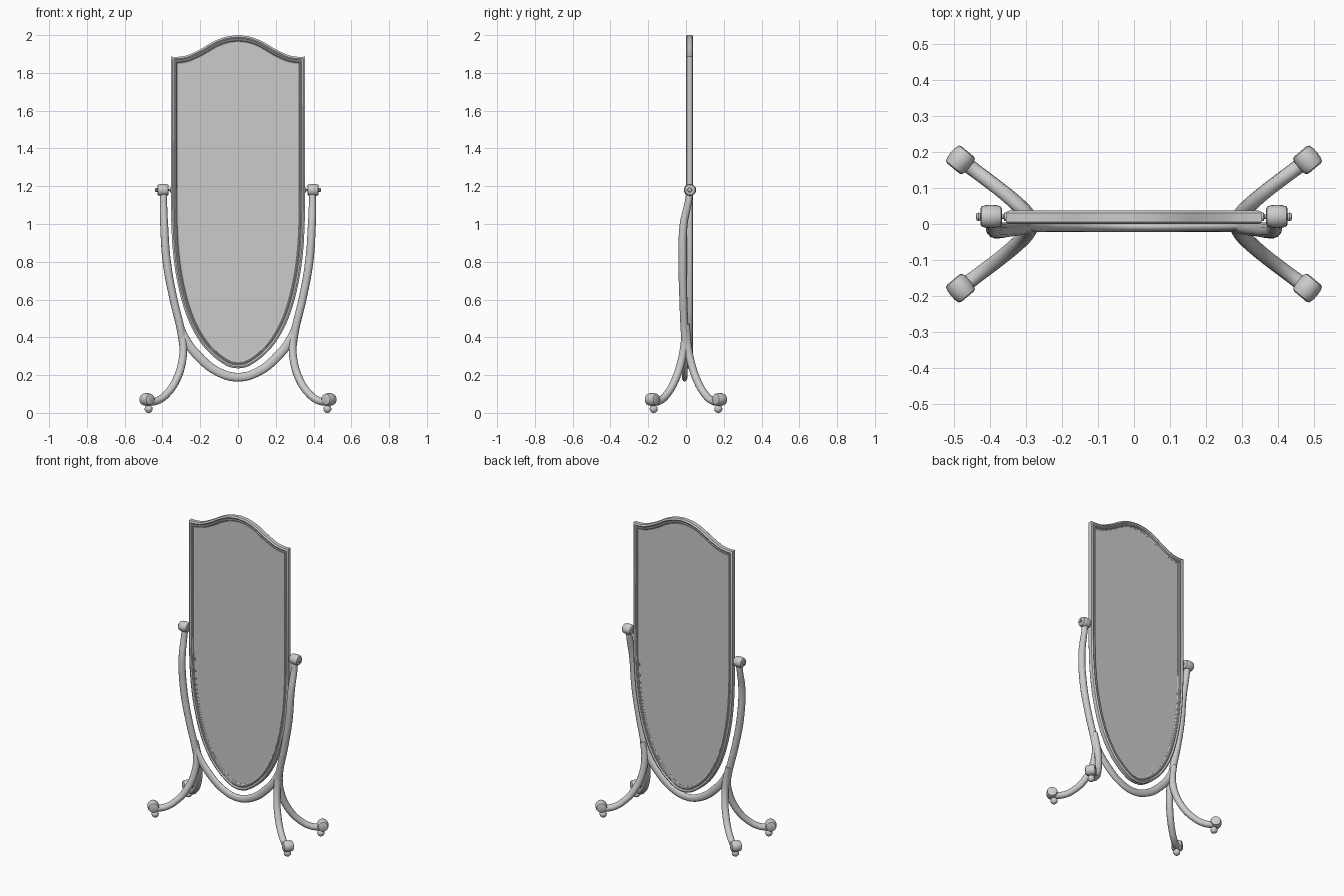
import bpy, bmesh, math
from mathutils import Vector

if "Cube" in bpy.data.objects:
    bpy.data.objects.remove(bpy.data.objects["Cube"])


def finish(ob, angle=40):
    bpy.ops.object.select_all(action='DESELECT')
    ob.select_set(True)
    bpy.context.view_layer.objects.active = ob
    if ob.type == 'CURVE':
        bpy.ops.object.convert(target='MESH')
    bpy.ops.object.shade_smooth_by_angle(angle=math.radians(angle))


def mesh_object(name, bm, angle=40):
    bmesh.ops.recalc_face_normals(bm, faces=bm.faces[:])
    me = bpy.data.meshes.new(name)
    bm.to_mesh(me)
    bm.free()
    ob = bpy.data.objects.new(name, me)
    bpy.context.collection.objects.link(ob)
    finish(ob, angle)
    return ob


def tube(name, pts, loc=(0, 0, 0), scale=(1, 1, 1)):
    """Round bar through points (x, y, z, radius)."""
    cu = bpy.data.curves.new(name, 'CURVE')
    cu.dimensions = '3D'
    cu.bevel_depth = 1.0
    cu.bevel_resolution = 4
    cu.use_fill_caps = True
    sp = cu.splines.new('BEZIER')
    sp.resolution_u = 8
    sp.bezier_points.add(len(pts) - 1)
    for bp, (x, y, z, r) in zip(sp.bezier_points, pts):
        bp.co, bp.radius = (x, y, z), r
        bp.handle_left_type = bp.handle_right_type = 'AUTO'
    ob = bpy.data.objects.new(name, cu)
    ob.location, ob.scale = loc, scale
    bpy.context.collection.objects.link(ob)
    finish(ob)


def lathe(name, profile, loc, axis, n=20):
    """Turned part: profile of (radius, height) about an axis."""
    bm = bmesh.new()
    rings = [[bm.verts.new((r * math.cos(2 * math.pi * i / n),
                            r * math.sin(2 * math.pi * i / n), h))
              for i in range(n)] for r, h in profile]
    for a, b in zip(rings, rings[1:]):
        for i in range(n):
            bm.faces.new((a[i], a[(i + 1) % n], b[(i + 1) % n], b[i]))
    bm.faces.new(rings[0])
    bm.faces.new(rings[-1])
    ob = mesh_object(name, bm)
    ob.location = loc
    ob.rotation_mode = 'QUATERNION'
    ob.rotation_quaternion = Vector(axis).to_track_quat('Z', 'Y')


def smooth(pts, steps=5):
    """Catmull-Rom curve through 2D points."""
    p = [Vector(q) for q in pts]
    p = [2 * p[0] - p[1]] + p + [2 * p[-1] - p[-2]]
    out = []
    for a, b, c, d in zip(p, p[1:], p[2:], p[3:]):
        for k in range(steps):
            t = k / steps
            out.append(0.5 * (2 * b + (c - a) * t + (2 * a - 5 * b + 4 * c - d) * t * t
                              + (3 * b - a - 3 * c + d) * t ** 3))
    return out + [p[-2]]


# Mirror outline, counter-clockwise: right side from bottom, then crest, then left
side = smooth([(0, .235), (.055, .247), (.13, .298), (.2, .375), (.265, .495), (.312, .65),
               (.341, .82), (.353, 1.0), (.355, 1.2)])
crest = smooth([(.325, 1.884), (.27, 1.893), (.2, 1.925), (.13, 1.966), (.065, 1.991), (0, 2.0)])
half = side + [Vector((.355, 1.886))] + crest
outline = half + [Vector((-v.x, v.y)) for v in half[-2:0:-1]]


def inset(d):
    res, n = [], len(outline)
    for i, p in enumerate(outline):
        e1 = (p - outline[i - 1]).normalized()
        e2 = (outline[(i + 1) % n] - p).normalized()
        n1, n2 = Vector((-e1.y, e1.x)), Vector((-e2.y, e2.x))
        res.append(p + (n1 + n2) * d / (1 + n1.dot(n2)))
    return res


# Moulded frame, same moulding front and back
front = [(0, .006), (.003, .002), (.009, 0), (.014, .002), (.017, .006), (.020, .006),
         (.024, .003), (.028, .004), (.031, .009), (.038, .012)]
MID = .0185
section = front + [(d, 2 * MID - y) for d, y in reversed(front)]
bm = bmesh.new()
loops = [[bm.verts.new((v.x, y, v.y)) for v in inset(d)] for d, y in section]
for k, a in enumerate(loops):
    b = loops[(k + 1) % len(loops)]
    for i in range(len(a)):
        j = (i + 1) % len(a)
        bm.faces.new((a[i], a[j], b[j], b[i]))
mesh_object("mirror_frame", bm, 35)

# Mirror glass slab
bm = bmesh.new()
fa = bm.faces.new([bm.verts.new((v.x, .013, v.y)) for v in inset(.035)])
ext = bmesh.ops.extrude_face_region(bm, geom=[fa], use_keep_orig=True)
bmesh.ops.translate(bm, vec=(0, .011, 0),
                    verts=[g for g in ext['geom'] if isinstance(g, bmesh.types.BMVert)])
mesh_object("mirror_glass", bm)

# Curved lower rail between the two sides
r = [(.318, 0, .5, .016), (.275, 0, .385, .023), (.205, 0, .295, .024),
     (.105, 0, .217, .023), (0, 0, .189, .023)]
tube("lower_rail", r + [(-x, y, z, w) for x, y, z, w in r[-2::-1]],
     loc=(0, -.007, 0), scale=(1, .65, 1))

barrel = [(.022, -1), (.029, -.9), (.033, -.5), (.034, 0), (.033, .5), (.029, .9), (.022, 1)]
ball = [(.021 * math.sin(a) + .0005, -.021 * math.cos(a))
        for a in [math.pi * k / 10 for k in range(11)]]

for sx, sn in ((1, "right"), (-1, "left")):
    # Upright arm
    tube(f"{sn}_arm", [(sx * x, y, z, w) for x, y, z, w in (
        (.393, .022, 1.18, .019), (.394, .011, 1.11, .019), (.391, -.012, 1.0, .021),
        (.377, -.018, .8, .022), (.341, -.014, .6, .021), (.305, -.008, .45, .021),
        (.287, 0, .34, .021))])
    # Scroll at the arm top, with pivot pin and knobs
    lathe(f"{sn}_arm_scroll", [(q * .95, h * .03) for q, h in barrel],
          (sx * .397, .021, 1.18), (sx, 0, 0))
    lathe(f"{sn}_pivot_pin", [(.006, -.05), (.012, -.042), (.012, -.034), (.006, -.030),
                              (.006, .032), (.010, .034), (.012, .039), (.010, .044), (.004, .046)],
          (sx * .393, .02, 1.18), (sx, 0, 0), 12)
    for sy, yn in ((-1, "front"), (1, "back")):
        # Splayed leg with scroll and ball foot
        tube(f"{yn}_{sn}_leg", [(sx * x, sy * y, z, w) for x, y, z, w in (
            (.306, .004, .47, .017), (.29, .008, .37, .021), (.296, .026, .27, .021),
            (.324, .055, .18, .021), (.37, .094, .108, .020), (.428, .138, .064, .020),
            (.478, .175, .058, .021))])
        lathe(f"{yn}_{sn}_foot_scroll", [(q, h * .031) for q, h in barrel],
              (sx * .482, sy * .178, .071), (-sx * .64, sy * .77, 0))
        lathe(f"{yn}_{sn}_ball_foot", ball, (sx * .473, sy * .171, .021), (0, 0, 1), 16)
